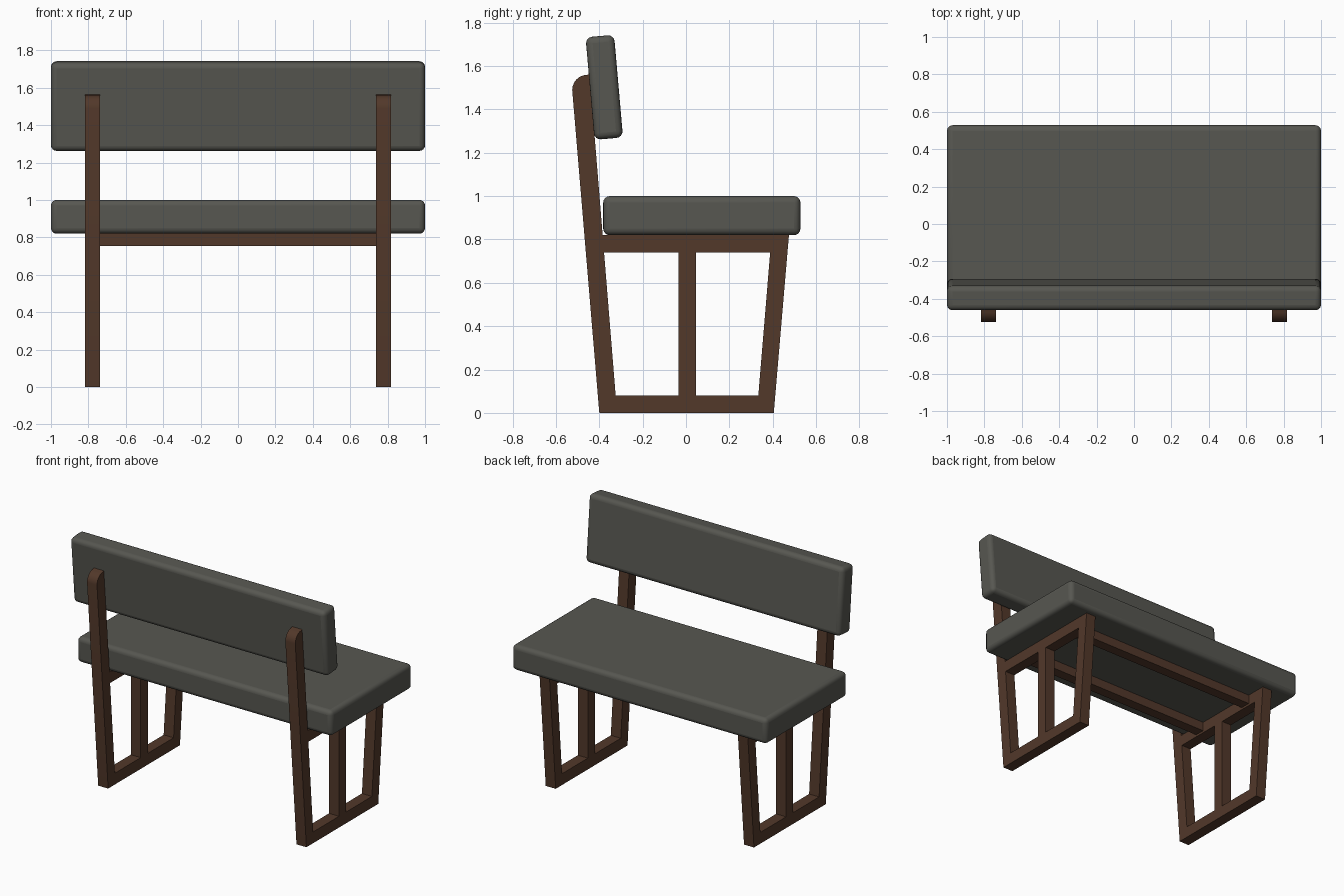
import bpy, bmesh
from math import radians, sin, cos, pi
from mathutils import Matrix

if "Cube" in bpy.data.objects:
    bpy.data.objects.remove(bpy.data.objects["Cube"], do_unlink=True)


def make_material(name, colour):
    mat = bpy.data.materials.new(name)
    mat.use_nodes = True
    mat.diffuse_color = colour
    bsdf = mat.node_tree.nodes["Principled BSDF"]
    bsdf.inputs["Base Color"].default_value = colour
    bsdf.inputs["Roughness"].default_value = 0.7
    return mat


wood = make_material("brown wood", (0.085, 0.040, 0.023, 1))
fabric = make_material("grey fabric", (0.095, 0.095, 0.082, 1))


def add_object(name, bm, mat):
    bmesh.ops.recalc_face_normals(bm, faces=bm.faces)
    mesh = bpy.data.meshes.new(name)
    bm.to_mesh(mesh)
    bm.free()
    mesh.materials.append(mat)
    obj = bpy.data.objects.new(name, mesh)
    bpy.context.collection.objects.link(obj)
    return obj


def slab(name, profile, x0, x1):
    """Extrude a (y, z) outline from x0 to x1."""
    bm = bmesh.new()
    face = bm.faces.new([bm.verts.new((x0, y, z)) for y, z in profile])
    extruded = bmesh.ops.extrude_face_region(bm, geom=[face])
    verts = [g for g in extruded["geom"] if isinstance(g, bmesh.types.BMVert)]
    bmesh.ops.translate(bm, verts=verts, vec=(x1 - x0, 0, 0))
    return add_object(name, bm, wood)


def box(y0, y1, z0, z1):
    return [(y0, z0), (y1, z0), (y1, z1), (y0, z1)]


def cushion(name, size, centre, tilt):
    """Padded block with rounded edges, tilted about x."""
    bm = bmesh.new()
    bmesh.ops.create_cube(bm, size=1)
    bmesh.ops.scale(bm, verts=bm.verts, vec=size)
    obj = add_object(name, bm, fabric)
    obj.matrix_world = Matrix.Translation(centre) @ Matrix.Rotation(tilt, 4, "X")
    bevel = obj.modifiers.new("soft edges", "BEVEL")
    bevel.width = 0.03
    bevel.segments = 4
    smooth(obj)


def smooth(obj):
    bpy.ops.object.select_all(action="DESELECT")
    obj.select_set(True)
    bpy.context.view_layer.objects.active = obj
    bpy.ops.object.shade_smooth_by_angle(angle=radians(35))


# Outlines of the side frame, with a rounded outer corner on the tall post
corner = [(-0.455 + 0.07 * cos(a), 1.49 + 0.07 * sin(a))
          for a in (pi / 2 + i * pi / 12 for i in range(7))]
post = [(-0.40, 0), (-0.318, 0), (-0.445, 1.565)] + corner
front_leg = [(0.327, 0), (0.405, 0), (0.475, 0.82), (0.395, 0.82)]
frame_parts = {
    "back_post": post,
    "leg": front_leg,
    "foot_rail": box(-0.325, 0.335, 0, 0.08),
    "centre_post": box(-0.035, 0.045, 0.08, 0.74),
    "seat_rail": box(-0.385, 0.395, 0.74, 0.82),
}
for side, x0, x1 in (("left", 0.739, 0.817), ("right", -0.817, -0.739)):
    for part, outline in frame_parts.items():
        obj = slab(side + "_" + part, outline, x0, x1)
        if part == "back_post":
            smooth(obj)

# Long rails under the seat
for name, y in (("rear_cross_rail", -0.19), ("front_cross_rail", 0.29)):
    slab(name, box(y - 0.037, y + 0.037, 0.755, 0.825), -0.74, 0.74)

# Upholstery
cushion("seat_cushion", (2.0, 0.91, 0.18), (0, 0.073, 0.91), 0)
cushion("back_cushion", (2.0, 0.132, 0.475), (0, -0.377, 1.502), radians(5))
